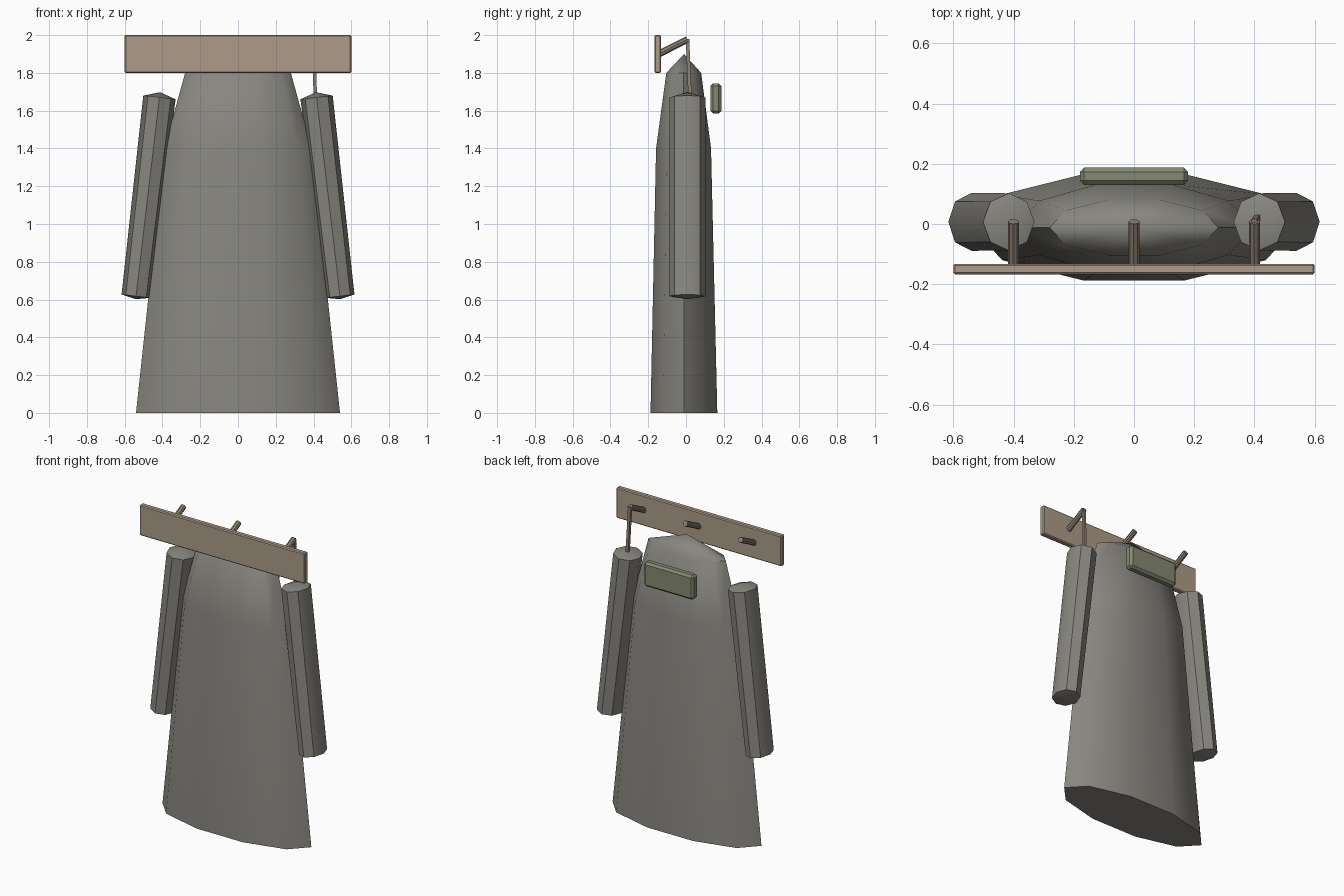
import bpy, bmesh, math
from mathutils import Vector

if "Cube" in bpy.data.objects:
    bpy.data.objects.remove(bpy.data.objects["Cube"])


def material(name, rgb):
    m = bpy.data.materials.new(name)
    m.diffuse_color = (*rgb, 1)
    m.use_nodes = True
    m.node_tree.nodes["Principled BSDF"].inputs["Base Color"].default_value = m.diffuse_color
    return m


CLOTH = material("grey_cloth", (0.25, 0.24, 0.215))
WOOD = material("wood", (0.42, 0.33, 0.25))
DARK_WOOD = material("dark_wood", (0.28, 0.22, 0.17))
GREEN = material("olive", (0.24, 0.25, 0.17))


def finish(bm, name, mat, angle):
    bmesh.ops.recalc_face_normals(bm, faces=bm.faces)
    me = bpy.data.meshes.new(name)
    bm.to_mesh(me)
    bm.free()
    ob = bpy.data.objects.new(name, me)
    bpy.context.collection.objects.link(ob)
    me.materials.append(mat)
    if angle:
        bpy.ops.object.select_all(action='DESELECT')
        ob.select_set(True)
        bpy.context.view_layer.objects.active = ob
        bpy.ops.object.shade_smooth_by_angle(angle=math.radians(angle))
    return ob


def loft(name, mat, rings, sides, bottom=None, top=None, angle=0):
    """Skin elliptic rings (centre, u, v); ends are flat or run to an apex."""
    bm = bmesh.new()
    loops = []
    for c, u, v in rings:
        loops.append([bm.verts.new(Vector(c) + Vector(u) * math.cos(t) + Vector(v) * math.sin(t))
                      for t in (math.tau * i / sides for i in range(sides))])
    for a, b in zip(loops, loops[1:]):
        for i in range(sides):
            j = (i + 1) % sides
            bm.faces.new((a[i], a[j], b[j], b[i]))
    for loop, apex in ((loops[0], bottom), (loops[-1], top)):
        if apex is None:
            bm.faces.new(loop)
        else:
            p = bm.verts.new(apex)
            for i in range(sides):
                bm.faces.new((loop[i], loop[(i + 1) % sides], p))
    return finish(bm, name, mat, angle)


def rod(name, mat, a, b, r, sides):
    a, b = Vector(a), Vector(b)
    d = (b - a).normalized()
    u = d.orthogonal().normalized() * r
    v = d.cross(u)
    return loft(name, mat, [(a, u, v), (b, u, v)], sides, angle=30)


def box(name, mat, lo, hi, bevel):
    lo, hi = Vector(lo), Vector(hi)
    bm = bmesh.new()
    bmesh.ops.create_cube(bm, size=1)
    for v in bm.verts:
        v.co = (lo + hi) / 2 + Vector(x * s for x, s in zip(v.co, hi - lo))
    bmesh.ops.bevel(bm, geom=bm.edges[:], offset=bevel, segments=1, affect='EDGES')
    return finish(bm, name, mat, 0)


# Coat body: ten-sided flattened rings, narrowing to a pointed neck
body = [(0.0, 0.54, 0.186, -0.011), (1.4, 0.39, 0.153, -0.013), (1.8, 0.28, 0.097, -0.012)]
loft("coat_body", CLOTH, [((0, y, z), (rx, 0, 0), (0, ry, 0)) for z, rx, ry, y in body],
     10, top=(0, -0.01, 1.9), angle=50)

# Sleeves: tilted octagonal tubes with shallow pointed ends
for side, s in (("right", 1), ("left", -1)):
    a, b = Vector((0.54 * s, 0.007, 0.618)), Vector((0.416 * s, 0.007, 1.67))
    d = (b - a).normalized()
    across = Vector((d.z, 0, -d.x))
    loft("sleeve_" + side, CLOTH,
         [(a, across * 0.077, (0, 0.096, 0)), (b, across * 0.086, (0, 0.095, 0))],
         8, bottom=a - d * 0.016, top=b + d * 0.028, angle=40)

# Collar patch on the back
box("collar", GREEN, (-0.18, 0.13, 1.585), (0.18, 0.187, 1.745), 0.014)

# Wall board and its three pegs
box("peg_board", WOOD, (-0.6, -0.167, 1.8), (0.6, -0.132, 2.0), 0.006)
for n, x in (("left", -0.4), ("middle", 0), ("right", 0.4)):
    rod("peg_" + n, DARK_WOOD, (x, -0.14, 1.902), (x, 0.008, 1.977), 0.018, 8)

# Hanging loop from the right peg to the sleeve
rod("hanging_loop", DARK_WOOD, (0.4, 0.008, 1.98), (0.41, 0.022, 1.65), 0.013, 4)
